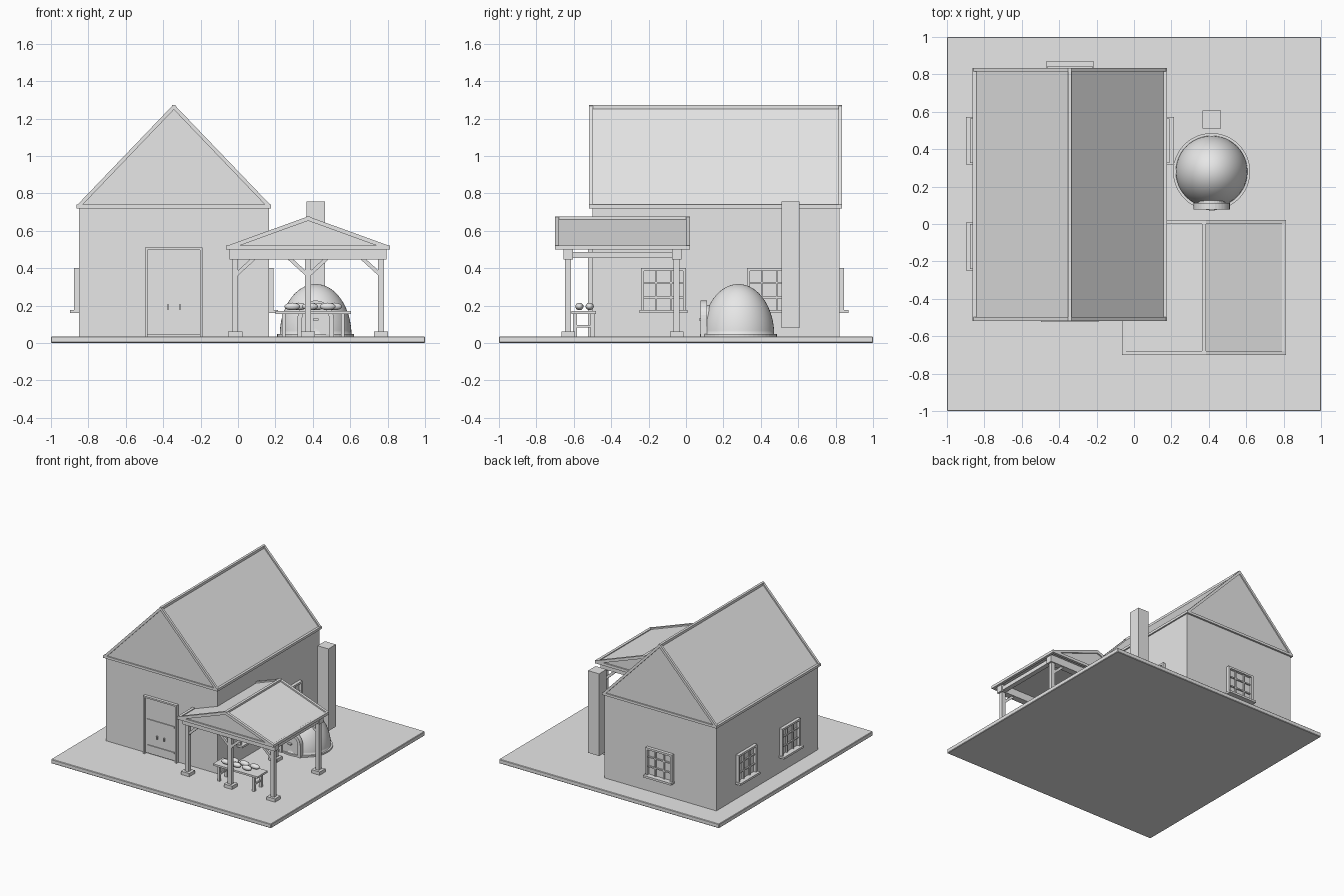
import bpy, bmesh, math
from mathutils import Vector, Matrix

if "Cube" in bpy.data.objects:
    bpy.data.objects.remove(bpy.data.objects["Cube"], do_unlink=True)

mat = bpy.data.materials.new("pale_grey")
mat.use_nodes = True
grey = (0.8, 0.8, 0.8, 1)
mat.diffuse_color = grey
mat.node_tree.nodes["Principled BSDF"].inputs["Base Color"].default_value = grey


def finish(name, bm):
    bmesh.ops.recalc_face_normals(bm, faces=bm.faces)
    mesh = bpy.data.meshes.new(name)
    bm.to_mesh(mesh)
    bm.free()
    mesh.materials.append(mat)
    obj = bpy.data.objects.new(name, mesh)
    bpy.context.collection.objects.link(obj)
    return obj


def add_box(bm, x, y, z, frame=Matrix()):
    """Box from (low, high) ranges, optionally placed by a frame."""
    centre = Vector([(a + b) / 2 for a, b in (x, y, z)])
    size = [b - a for a, b in (x, y, z)]
    bmesh.ops.create_cube(bm, size=1, matrix=frame @ Matrix.Translation(centre) @ Matrix.Diagonal((*size, 1)))


def box(name, x, y, z):
    bm = bmesh.new()
    add_box(bm, x, y, z)
    return finish(name, bm)


def add_beam(bm, a, b, w):
    """Square beam between two points."""
    a, b = Vector(a), Vector(b)
    d = b - a
    up = Vector((0, 1, 0)) if abs(d.y) < 1e-4 else Vector((0, 0, 1))
    z = d.normalized()
    x = up.cross(z).normalized()
    rot = Matrix((x, z.cross(x), z)).transposed().to_4x4()
    h = w / 2
    add_box(bm, (-h, h), (-h, h), (0, d.length), Matrix.Translation(a) @ rot)


def extrude_y(name, points, y0, y1):
    bm = bmesh.new()
    face = bm.faces.new([bm.verts.new((x, y0, z)) for x, z in points])
    ext = bmesh.ops.extrude_face_region(bm, geom=[face])
    moved = [v for v in ext["geom"] if isinstance(v, bmesh.types.BMVert)]
    bmesh.ops.translate(bm, verts=moved, vec=(0, y1 - y0, 0))
    return finish(name, bm)


def gable_roof(name, cx, half, y0, y1, z0, z1, w):
    """Solid gable prism with trim beams along every edge."""
    tri = [(cx - half, z0), (cx + half, z0), (cx, z1)]
    extrude_y(name, tri, y0, y1)
    bm = bmesh.new()
    for i, (x, z) in enumerate(tri):
        nx, nz = tri[(i + 1) % 3]
        add_beam(bm, (x, y0 - w / 2, z), (x, y1 + w / 2, z), w)
        for y in (y0, y1):
            add_beam(bm, (x, y, z), (nx, y, nz), w)
    finish(name + "_trim", bm)


def window(name, x, y, angle):
    """Window facing local -y, three panes by three, with a sill."""
    frame = Matrix.Translation((x, y, 0.165)) @ Matrix.Rotation(angle, 4, "Z")
    bm = bmesh.new()
    w, h, t = 0.12, 0.235, 0.016
    for s in (-1, 1):
        add_box(bm, sorted((s * w, s * (w - t))), (-0.026, 0.005), (0, h), frame)
    add_box(bm, (-w, w), (-0.026, 0.005), (h - t, h), frame)
    add_box(bm, (-w - 0.008, w + 0.008), (-0.048, 0.005), (-0.005, 0.012), frame)
    for i in (1, 2):
        u = -w + i * 2 * w / 3
        add_box(bm, (u - 0.005, u + 0.005), (-0.016, 0.005), (0, h), frame)
        v = i * h / 3
        add_box(bm, (-w, w), (-0.015, 0.005), (v - 0.005, v + 0.005), frame)
    add_box(bm, (-w, w), (-0.004, 0.005), (0, h), frame)
    finish(name, bm)


# Ground slab
ground = box("ground", (-1, 1), (-1, 1), (0, 0.035))
bev = ground.modifiers.new("bevel", "BEVEL")
bev.width = 0.004
G = 0.035

# House
CX = -0.343
box("house_walls", (-0.85, 0.165), (-0.5, 0.82), (G, 0.73))
gable_roof("house_roof", CX, 0.51, -0.508, 0.825, 0.73, 1.262, 0.02)

# Windows on three walls
for i, wy in enumerate((-0.12, 0.445)):
    window(f"right_window_{i}", -0.85, wy, -math.pi / 2)
    window(f"left_window_{i}", 0.165, wy, math.pi / 2)
window("back_window", CX, 0.82, math.pi)

# Front door with frame, straps and handles
bm = bmesh.new()
for s in (-1, 1):
    add_box(bm, sorted((CX + s * 0.153, CX + s * 0.14)), (-0.525, -0.49), (G, 0.51))
add_box(bm, (CX - 0.153, CX + 0.153), (-0.525, -0.49), (0.497, 0.51))
finish("door_frame", bm)
box("door", (CX - 0.14, CX + 0.14), (-0.51, -0.49), (0.042, 0.497))
for z in (0.105, 0.317):
    box("door_strap", (CX - 0.122, CX + 0.122), (-0.517, -0.5), (z - 0.007, z + 0.007))
for s in (-1, 1):
    x = CX + s * 0.032
    box("door_handle", (x - 0.005, x + 0.005), (-0.524, -0.5), (0.18, 0.205))

# Open shelter: roof, posts, beams and braces
PX = 0.375
gable_roof("shelter_roof", PX, 0.428, -0.69, 0.01, 0.51, 0.665, 0.022)
POSTS = (PX - 0.39, PX, PX + 0.39)
for y in (-0.63, -0.05):
    box("shelter_cross_beam", (PX - 0.42, PX + 0.42), (y - 0.026, y + 0.026), (0.446, 0.505))
    for x in POSTS:
        box("shelter_post", (x - 0.016, x + 0.016), (y - 0.016, y + 0.016), (G, 0.45))
        box("post_base", (x - 0.038, x + 0.038), (y - 0.036, y + 0.036), (G, 0.062))
        bm = bmesh.new()
        for s in (-1, 1):
            if abs(x + s * 0.1 - PX) < 0.4:
                add_beam(bm, (x + s * 0.005, y, 0.365), (x + s * 0.1, y, 0.452), 0.02)
        finish("shelter_brace", bm)
for x in POSTS:
    box("shelter_side_beam", (x - 0.02, x + 0.02), (-0.63, -0.05), (0.455, 0.487))

# Domed oven on a round base
OX, OY = 0.415, 0.28
bm = bmesh.new()
bmesh.ops.create_uvsphere(bm, u_segments=48, v_segments=32, radius=1)
bmesh.ops.bisect_plane(bm, geom=bm.verts[:] + bm.edges[:] + bm.faces[:],
                       plane_co=(0, 0, 0), plane_no=(0, 0, 1), clear_inner=True)
bmesh.ops.transform(bm, verts=bm.verts,
                    matrix=Matrix.Translation((OX, OY, 0.04)) @ Matrix.Diagonal((0.192, 0.192, 0.275, 1)))
for f in bm.faces:
    f.smooth = True
finish("oven_dome", bm)
bm = bmesh.new()
bmesh.ops.create_cone(bm, cap_ends=True, segments=48, radius1=0.206, radius2=0.206, depth=0.012,
                      matrix=Matrix.Translation((OX, OY, G + 0.006)))
finish("oven_base", bm)


def arch(r, spring):
    arc = [(OX + r * math.cos(a * math.pi / 16), spring + r * math.sin(a * math.pi / 16)) for a in range(17)]
    return [(OX + r, G)] + arc + [(OX - r, G)]


# Oven mouth: arched surround, door and handle
outer, inner = arch(0.097, 0.13), arch(0.072, 0.13)
extrude_y("oven_arch", outer + inner[::-1], 0.078, 0.112)
extrude_y("oven_door", inner, 0.09, 0.15)
box("oven_handle", (OX - 0.015, OX + 0.015), (0.07, 0.095), (0.12, 0.13))

# Chimney
box("chimney", (0.365, 0.465), (0.51, 0.607), (0.08, 0.755))

# Table with bread
box("table_top", (0.2, 0.605), (-0.612, -0.48), (0.155, 0.17))
for x in (0.245, 0.56):
    for y in (-0.593, -0.5):
        box("table_leg", (x - 0.01, x + 0.01), (y - 0.01, y + 0.01), (G, 0.156))
    box("table_stretcher", (x - 0.006, x + 0.006), (-0.593, -0.5), (0.083, 0.095))
for y, start in ((-0.57, 0.29), (-0.515, 0.325)):
    for i in range(3):
        bm = bmesh.new()
        place = Matrix.Translation((start + i * 0.095, y, 0.195))
        bmesh.ops.create_uvsphere(bm, u_segments=16, v_segments=10, radius=1,
                                  matrix=place @ Matrix.Diagonal((0.042, 0.022, 0.02, 1)))
        for f in bm.faces:
            f.smooth = True
        finish("bread_loaf", bm)
